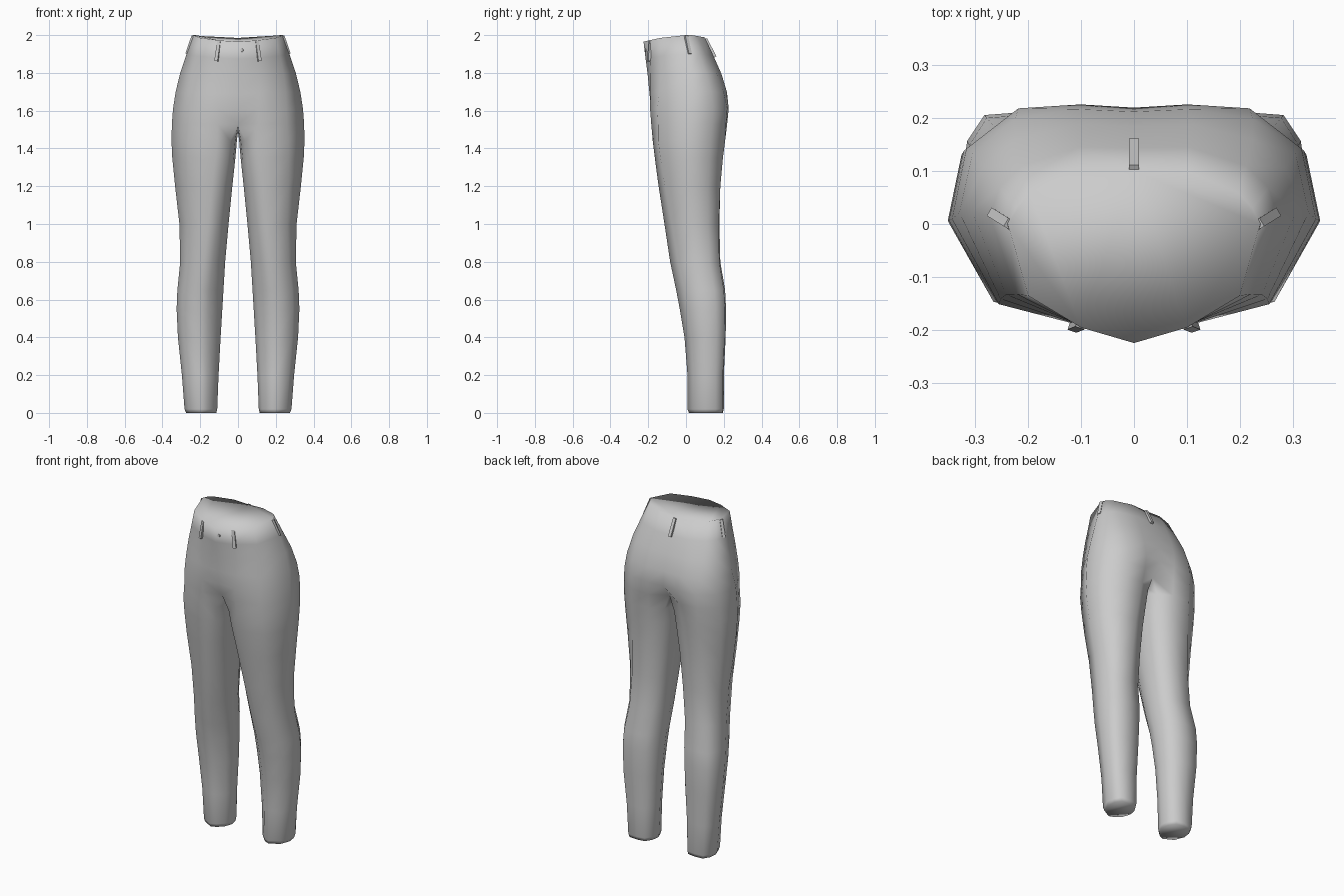
import bpy, bmesh
from mathutils import Vector

cube = bpy.data.objects.get("Cube")
if cube:
    bpy.data.objects.remove(cube, do_unlink=True)

grey = bpy.data.materials.new("plain grey cloth")
grey.use_nodes = True
colour = (0.6, 0.6, 0.6, 1)
grey.diffuse_color = colour
grey.node_tree.nodes["Principled BSDF"].inputs["Base Color"].default_value = colour


def finish(name, bm, smooth):
    bmesh.ops.recalc_face_normals(bm, faces=bm.faces)
    for f in bm.faces:
        f.smooth = smooth
    mesh = bpy.data.meshes.new(name)
    bm.to_mesh(mesh)
    bm.free()
    mesh.materials.append(grey)
    obj = bpy.data.objects.new(name, mesh)
    bpy.context.collection.objects.link(obj)
    return obj


def mix(a, b, t):
    return [tuple(p + (q - p) * t for p, q in zip(u, v)) for u, v in zip(a, b)]


# Cross-sections, counted from front centre round the outside to the inseam
THIGH = [(-.8, -.85), (-.4, -1), (.5, -.85), (1, -.05), (.85, .6), (.25, 1),
         (-.4, .98), (-.85, .75), (-.96, .4), (-1, 0), (-.95, -.45)]
SHIN = [(-.4, -.85), (0, -1), (.72, -.65), (1, 0), (.92, .55), (.65, .95),
        (0, 1), (-.6, .92), (-.9, .5), (-1, 0), (-.8, -.5)]
HIP = [(0, -.97), (.31, -1), (.74, -.82), (1, -.05), (.92, .6), (.63, .97),
       (.29, 1), (0, .97)]
WAIST = [(0, -1), (.42, -.82), (.84, -.45), (1, .38), (.94, .57), (.83, .75),
         (.42, 1), (0, 1)]
WAIST_DROP = [.035, .028, .015, 0, 0, .005, .012, .015]

# Leg stations: height, inner x, outer x, front y, back y
LEGS = [(0, .115, .275, .015, .195), (.02, .11, .283, .008, .2),
        (.2, .103, .297, .008, .2), (.4, .092, .318, -.008, .21),
        (.55, .083, .325, -.033, .212), (.65, .077, .321, -.052, .207),
        (.8, .068, .306, -.084, .182), (1, .05, .31, -.114, .178),
        (1.2, .03, .333, -.145, .184), (1.35, .014, .348, -.165, .196),
        (1.44, .006, .352, -.176, .207)]
# Hip stations: height, half width, front y, back y
HIPS = [(1.53, .35, -.184, .218), (1.61, .344, -.191, .226),
        (1.7, .33, -.198, .217), (1.8, .306, -.205, .188),
        (1.9, .272, -.215, .145), (2, .238, -.225, .1)]

# Trousers: one leg and half the hips, then mirrored
bm = bmesh.new()
rings = []
for z, x0, x1, y0, y1 in LEGS:
    t = min(max((z - .7) / .7, 0), 1)
    rings.append([bm.verts.new(((x0 + x1) / 2 + u * (x1 - x0) / 2,
                                (y0 + y1) / 2 + v * (y1 - y0) / 2, z))
                  for u, v in mix(SHIN, THIGH, t)])
arcs = []
for z, w, y0, y1 in HIPS:
    t = min(max((z - 1.6) / .4, 0), 1)
    arcs.append([bm.verts.new((u * w, (y0 + y1) / 2 + v * (y1 - y0) / 2, z - d * t))
                 for (u, v), d in zip(mix(HIP, WAIST, t), WAIST_DROP)])
# Crotch line joins the inseam to the centre plane
arcs[0][0].co.y, arcs[0][-1].co.y = -.155, .16
crotch = [bm.verts.new(p) for p in ((0, .09, 1.505), (0, .01, 1.49), (0, -.08, 1.5))]
rings.append(arcs[0] + crotch)
for a, b in zip(rings, rings[1:]):
    n = len(a)
    for i in range(n):
        j = (i + 1) % n
        bm.faces.new((a[i], a[j], b[j], b[i]))
for a, b in zip(arcs, arcs[1:]):
    for i in range(len(a) - 1):
        bm.faces.new((a[i], a[i + 1], b[i + 1], b[i]))
bm.faces.new(rings[0])
bm.faces.new(arcs[-1])
half = bm.verts[:] + bm.edges[:] + bm.faces[:]
copy = bmesh.ops.duplicate(bm, geom=half)["geom"]
for v in copy:
    if isinstance(v, bmesh.types.BMVert):
        v.co.x *= -1
bmesh.ops.reverse_faces(bm, faces=[f for f in copy if isinstance(f, bmesh.types.BMFace)])
bmesh.ops.remove_doubles(bm, verts=bm.verts, dist=.0005)
finish("trousers", bm, True)


# Belt loops: thin straps laid on the waistband
def strap(name, top, bottom, outward):
    top, bottom, out = Vector(top), Vector(bottom), Vector(outward).normalized()
    side = (bottom - top).cross(out).normalized() * .009
    bm = bmesh.new()
    ends = [[bm.verts.new(p + side * s + out * o)
             for s, o in ((-1, -.006), (1, -.006), (1, .007), (-1, .007))]
            for p in (top, bottom)]
    for i in range(4):
        j = (i + 1) % 4
        bm.faces.new((ends[0][i], ends[0][j], ends[1][j], ends[1][i]))
    for e in ends:
        bm.faces.new(e)
    finish(name, bm, False)


for s, label in ((1, "left"), (-1, "right")):
    strap("front_belt_loop_" + label, (s * .1, -.19, 1.968), (s * .115, -.196, 1.862),
          (s * .35, -1, .05))
    strap("side_belt_loop_" + label, (s * .236, .0, 1.995), (s * .268, .02, 1.9),
          (s, .6, .4))
strap("back_belt_loop", (0, .105, 1.98), (0, .155, 1.885), (0, 1, .5))

# Waist button
bm = bmesh.new()
bmesh.ops.create_cone(bm, cap_ends=True, segments=10, radius1=.01, radius2=.008, depth=.008)
button = finish("waist_button", bm, False)
button.rotation_euler.x = 1.57
button.location = (.02, -.213, 1.92)
